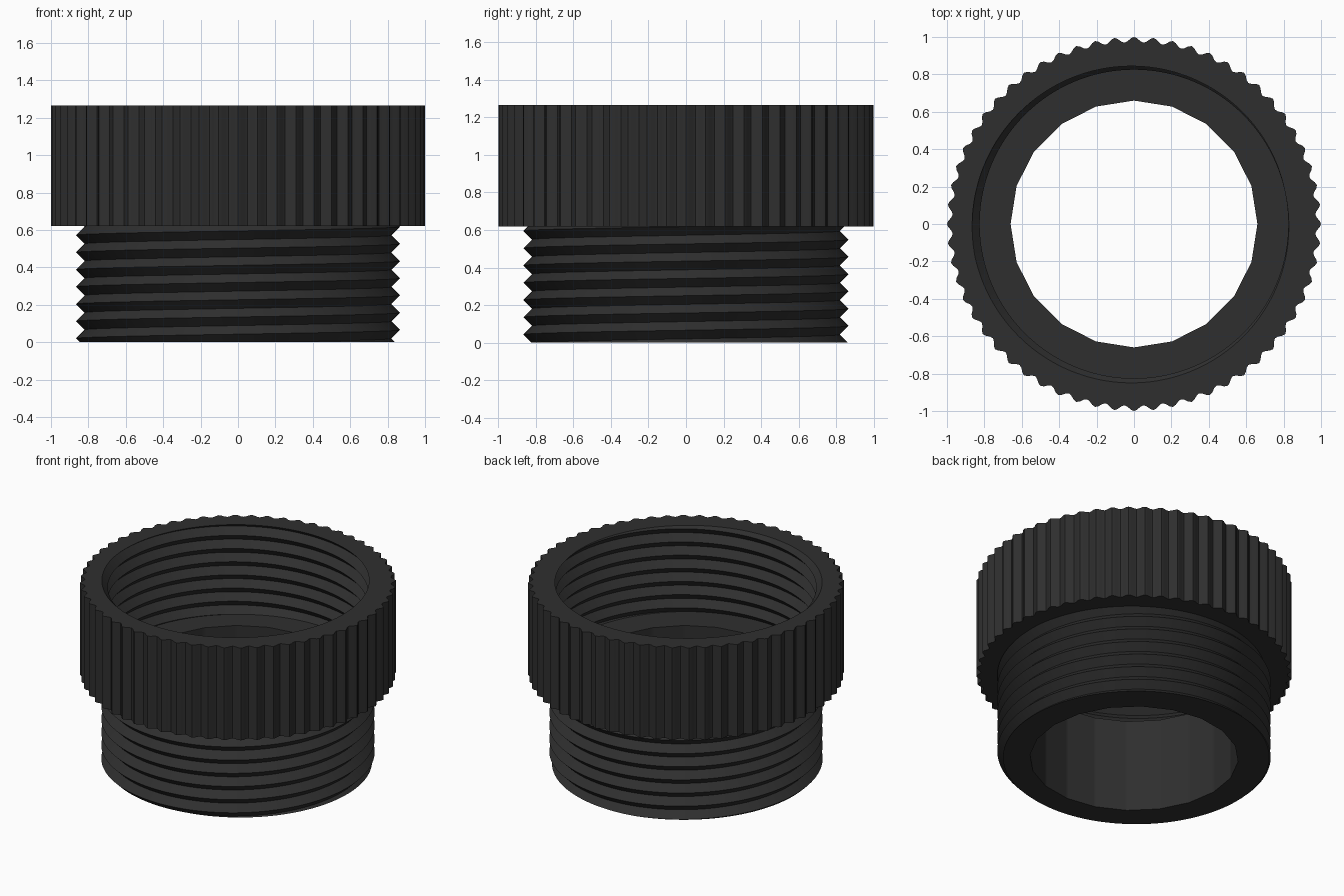
import bpy, bmesh
from math import pi, tau, cos, sin, radians, ceil

cube = bpy.data.objects.get("Cube")
if cube:
    bpy.data.objects.remove(cube)

COLUMNS = 360
TEETH = 60
BORE_SIDES = 20
PITCH = 0.092
BASE, SHOULDER, FLOOR, TOP = 0.0, 0.62, 0.65, 1.265

black = bpy.data.materials.new("matte black")
black.use_nodes = True
black.diffuse_color = (0.028, 0.028, 0.028, 1)
shader = black.node_tree.nodes["Principled BSDF"]
shader.inputs["Base Color"].default_value = black.diffuse_color
shader.inputs["Roughness"].default_value = 0.7


def knurl(a):
    """Radius of the fluted grip."""
    return 0.985 + 0.015 * cos(TEETH * a)


def bore(a):
    """Radius of the many-sided through hole."""
    step = tau / BORE_SIDES
    return 0.66 * cos(step / 2) / cos(a % step - step / 2)


def thread_radius(a, z, root, crest):
    """V-shaped right-hand thread, crest at whole turns."""
    turn = ((z - 0.02) / PITCH - (a - pi) / tau) % 1
    return root + (crest - root) * abs(2 * turn - 1)


def outer(a, z):
    return thread_radius(a, z, 0.82, 0.866)


def inner(a, z):
    return thread_radius(a, z, 0.868, 0.825)


def ring(radius, z):
    return lambda a: (radius(a), z)


def thread_rows(radius, low, high):
    """Rows that follow each crest and root, trimmed flat at both ends."""
    def row(k):
        def point(a):
            z = 0.02 + PITCH * (k / 2 + (a - pi) / tau)
            z = min(max(z, low), high)
            return radius(a, z), z
        return point
    first = int(2 * low / PITCH) - 4
    last = ceil(2 * high / PITCH) + 4
    return [row(k) for k in range(first, last)]


def sweep(name, rows):
    """Skin a stack of rings around the z axis."""
    bm = bmesh.new()
    grid = []
    for row in rows:
        line = []
        for i in range(COLUMNS + 1):
            a = tau * i / COLUMNS
            r, z = row(a)
            line.append(bm.verts.new((r * cos(a), r * sin(a), z)))
        grid.append(line)
    for low, high in zip(grid, grid[1:]):
        for i in range(COLUMNS):
            corners = (low[i], low[i + 1], high[i + 1], high[i])
            if max(v.co.z for v in corners) - min(v.co.z for v in corners) > 1e-6 \
                    or (low[i].co - high[i].co).length > 1e-6:
                bm.faces.new(corners)
    bmesh.ops.remove_doubles(bm, verts=bm.verts, dist=1e-5)
    loose = [v for v in bm.verts if not v.link_faces]
    bmesh.ops.delete(bm, geom=loose, context='VERTS')
    mesh = bpy.data.meshes.new(name)
    bm.to_mesh(mesh)
    bm.free()
    mesh.materials.append(black)
    obj = bpy.data.objects.new(name, mesh)
    bpy.context.collection.objects.link(obj)
    return obj


parts = [
    # Lower sleeve: bottom face and external thread
    sweep("threaded_sleeve", [ring(bore, BASE)] + thread_rows(outer, BASE, SHOULDER)),
    # Collar: underside, fluted grip and top rim
    sweep("knurled_collar", [
        ring(lambda a: outer(a, SHOULDER), SHOULDER),
        ring(knurl, SHOULDER),
        ring(knurl, TOP),
        ring(lambda a: inner(a, TOP), TOP)]),
    # Socket: internal thread, running from the rim down
    sweep("internal_thread", thread_rows(inner, FLOOR, TOP)[::-1]),
    # Socket floor and through hole
    sweep("bore", [
        ring(lambda a: inner(a, FLOOR), FLOOR),
        ring(bore, FLOOR),
        ring(bore, BASE)]),
]

# Soft shading with crisp thread and rim edges
bpy.ops.object.select_all(action='DESELECT')
for part in parts:
    part.select_set(True)
bpy.context.view_layer.objects.active = parts[0]
bpy.ops.object.shade_smooth_by_angle(angle=radians(40))
